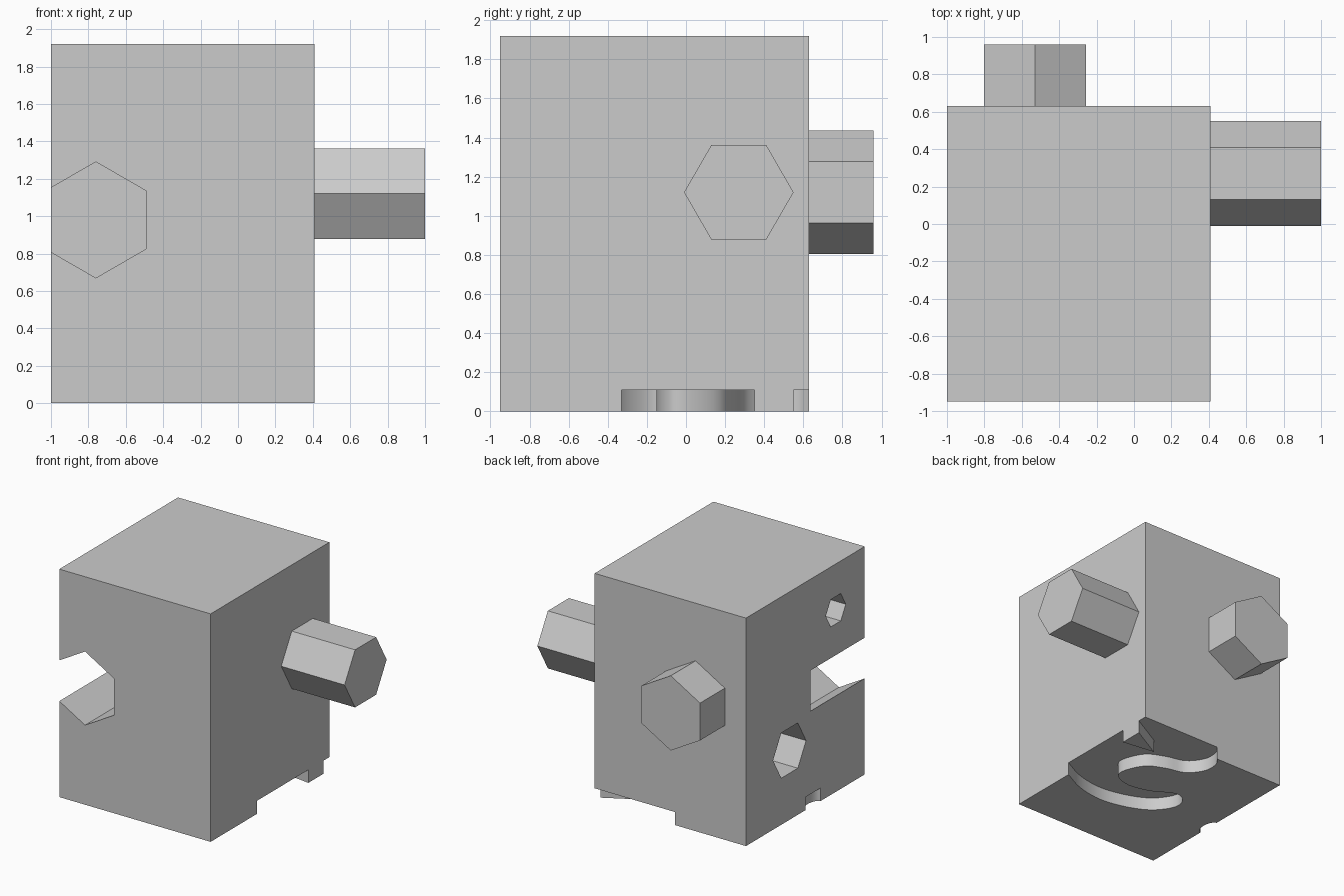
import bpy, bmesh, math
from mathutils import Vector

cube = bpy.data.objects.get("Cube")
if cube:
    bpy.data.objects.remove(cube, do_unlink=True)

grey = bpy.data.materials.new("plain_grey")
grey.use_nodes = True
COLOUR = (0.6, 0.6, 0.6, 1)
grey.diffuse_color = COLOUR
grey.node_tree.nodes["Principled BSDF"].inputs["Base Color"].default_value = COLOUR


def prism(name, ring, push):
    """Closed prism: a ring of points extruded along the push vector."""
    bm = bmesh.new()
    face = bm.faces.new([bm.verts.new(p) for p in ring])
    top = bmesh.ops.extrude_face_region(bm, geom=[face])["geom"]
    bmesh.ops.translate(bm, vec=push,
                        verts=[v for v in top if isinstance(v, bmesh.types.BMVert)])
    bmesh.ops.recalc_face_normals(bm, faces=bm.faces)
    mesh = bpy.data.meshes.new(name)
    bm.to_mesh(mesh)
    bm.free()
    mesh.materials.append(grey)
    obj = bpy.data.objects.new(name, mesh)
    bpy.context.collection.objects.link(obj)
    return obj


def hexagon(name, axis, start, length, centre, radius, turn=0):
    """Hexagonal bar along x or y; centre is (other horizontal, z)."""
    ring = []
    for i in range(6):
        a = math.radians(60 * i + turn)
        u = centre[0] + radius * math.cos(a)
        w = centre[1] + radius * math.sin(a)
        ring.append((start, u, w) if axis == "x" else (u, start, w))
    return prism(name, ring, (length, 0, 0) if axis == "x" else (0, length, 0))


def smooth_path(pts, steps=5):
    """Catmull-Rom curve through the points."""
    p = [Vector(q) for q in pts]
    p = [2 * p[0] - p[1]] + p + [2 * p[-1] - p[-2]]
    out = []
    for a, b, c, d in zip(p, p[1:], p[2:], p[3:]):
        for i in range(steps):
            t = i / steps
            out.append(0.5 * (2 * b + (c - a) * t + (2 * a - 5 * b + 4 * c - d) * t * t
                              + (3 * b - a - 3 * c + d) * t ** 3))
    return out + [p[-2]]


# Main block
L, R, F, B, H = -1.0, 0.41, -0.95, 0.63, 1.92
body = prism("block_body", [(L, F, 0), (R, F, 0), (R, B, 0), (L, B, 0)], (0, 0, H))

# Hexagonal sockets in the front and the side
cutters = [
    hexagon("front_socket_cutter", "y", F - 0.2, 0.92, (-0.76, 0.98), 0.31, 30),
    hexagon("upper_socket_cutter", "x", L - 0.1, 0.6, (-0.565, 1.53), 0.133),
    hexagon("lower_socket_cutter", "x", L - 0.1, 0.7, (0.05, 0.583), 0.22),
]

# Winding groove in the underside, open at the right and back edges
winding = smooth_path([
    (0.41, -0.33), (0.2, -0.43), (-0.04, -0.47), (-0.27, -0.43), (-0.46, -0.34),
    (-0.57, -0.2), (-0.575, -0.09), (-0.51, -0.02), (-0.42, -0.02), (-0.26, -0.11),
    (-0.07, -0.15), (0.08, -0.1), (0.11, 0.0), (0.03, 0.17), (-0.12, 0.25),
    (-0.29, 0.3), (-0.39, 0.43), (-0.39, 0.56), (-0.34, 0.63)])
corner = [(-0.3, 0.8), (0.6, 0.8), (0.6, 0.65), (0.41, 0.55), (0.12, 0.39),
          (0.41, 0.35), (0.6, 0.33), (0.6, -0.24)]
DEPTH = 0.11
groove = [(p[0], p[1], -0.1) for p in winding + corner]
cutters.append(prism("groove_cutter", groove, (0, 0, DEPTH + 0.1)))

# Shallow nick at the opposite lower edge
nick = [(L + 0.05 * math.cos(a), -0.26 + 0.1 * math.sin(a), -0.1)
        for a in (math.tau * i / 24 for i in range(24))]
cutters.append(prism("nick_cutter", nick, (0, 0, DEPTH + 0.1)))

for c in cutters:
    mod = body.modifiers.new(c.name, "BOOLEAN")
    mod.operation = "DIFFERENCE"
    mod.solver = "EXACT"
    mod.object = c

# Bake the cuts, then drop the cutters
bpy.context.view_layer.update()
baked = bpy.data.meshes.new_from_object(
    body.evaluated_get(bpy.context.evaluated_depsgraph_get()))
body.modifiers.clear()
body.data = baked
for c in cutters:
    bpy.data.objects.remove(c, do_unlink=True)

# Hexagonal pegs
hexagon("side_peg", "x", R, 1.0 - R, (0.27, 1.12), 0.28)
hexagon("back_peg", "y", B, 0.33, (-0.53, 1.12), 0.315, 30)

# Smooth the curved groove walls, keep the edges crisp
bpy.ops.object.select_all(action="DESELECT")
body.select_set(True)
bpy.context.view_layer.objects.active = body
bpy.ops.object.shade_smooth_by_angle(angle=math.radians(30))
